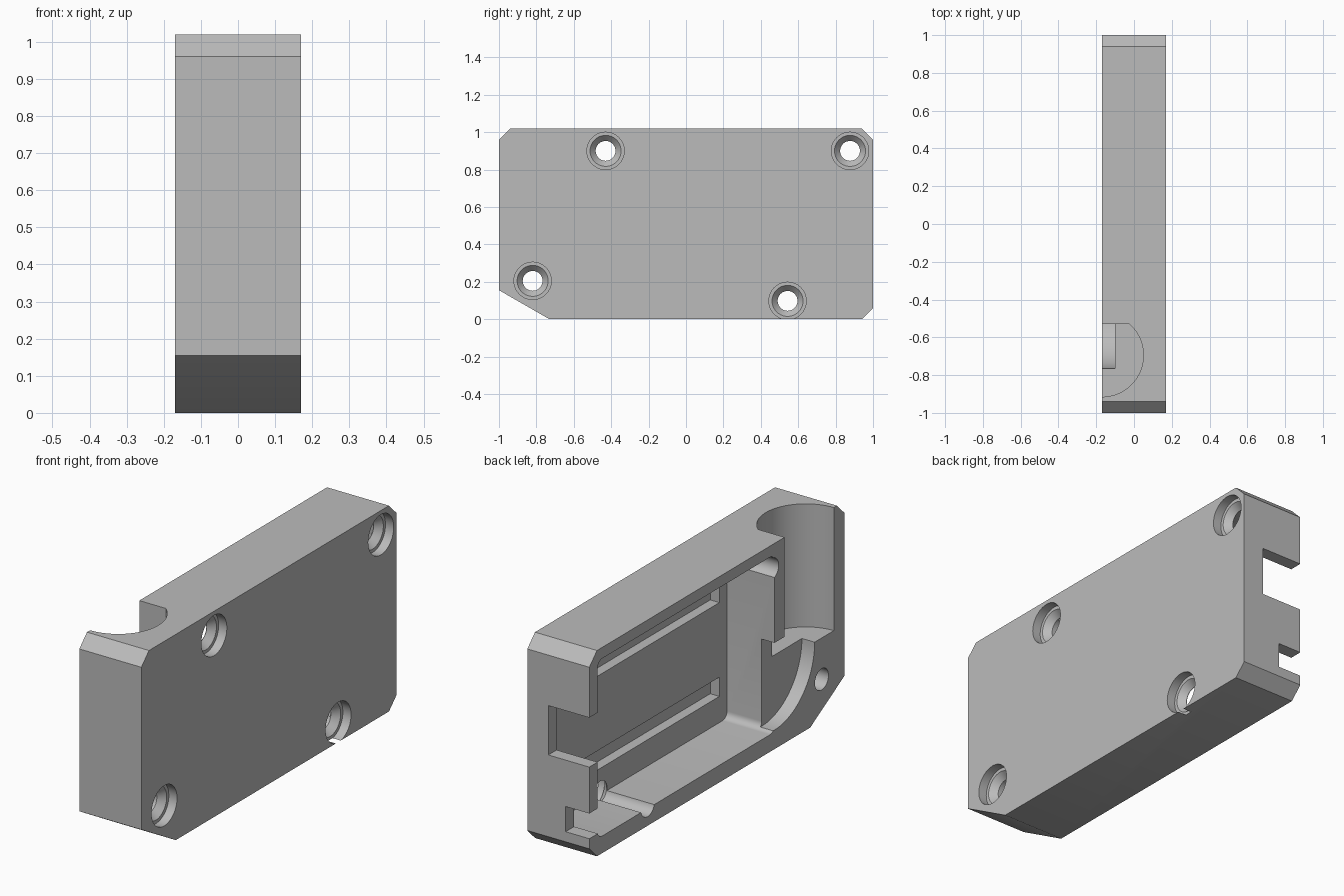
import bpy, bmesh
from math import sin, cos, pi, radians, asin
from mathutils import Vector, Matrix

if "Cube" in bpy.data.objects:
    bpy.data.objects.remove(bpy.data.objects["Cube"])

grey = bpy.data.materials.new("plain grey")
grey.use_nodes = True
grey.diffuse_color = (0.5, 0.5, 0.5, 1)
grey.node_tree.nodes["Principled BSDF"].inputs["Base Color"].default_value = (0.5, 0.5, 0.5, 1)


def add_object(name, bm):
    bmesh.ops.recalc_face_normals(bm, faces=bm.faces)
    mesh = bpy.data.meshes.new(name)
    bm.to_mesh(mesh)
    bm.free()
    mesh.materials.append(grey)
    obj = bpy.data.objects.new(name, mesh)
    bpy.context.collection.objects.link(obj)
    return obj


def prism(name, points, start, end, axis="X"):
    """Extrude a (y, z) outline along X, or an (x, y) outline along Z."""
    bm = bmesh.new()
    if axis == "X":
        verts = [bm.verts.new((start, a, b)) for a, b in points]
        shift = Vector((end - start, 0, 0))
    else:
        verts = [bm.verts.new((a, b, start)) for a, b in points]
        shift = Vector((0, 0, end - start))
    face = bm.faces.new(verts)
    made = bmesh.ops.extrude_face_region(bm, geom=[face])["geom"]
    bmesh.ops.translate(bm, verts=[g for g in made if isinstance(g, bmesh.types.BMVert)], vec=shift)
    return add_object(name, bm)


def arc(centre, radius, first, last, steps):
    angles = [first + (last - first) * i / steps for i in range(steps + 1)]
    return [(centre[0] + radius * cos(t), centre[1] + radius * sin(t)) for t in angles]


def box(name, x, y, z):
    return prism(name, [(y[0], z[0]), (y[1], z[0]), (y[1], z[1]), (y[0], z[1])], *x)


def screw_hole(name, y, z):
    """Counterbore, cone and through hole turned about X."""
    profile = [(0.3, 0.1), (0.125, 0.1), (0.125, 0.083), (0.092, 0.053), (-0.3, 0.053)]
    bm = bmesh.new()
    steps = 40
    rings = [[bm.verts.new((x, y + r * cos(2 * pi * i / steps), z + r * sin(2 * pi * i / steps)))
              for i in range(steps)] for x, r in profile]
    for a, b in zip(rings, rings[1:]):
        for i in range(steps):
            j = (i + 1) % steps
            bm.faces.new((a[i], a[j], b[j], b[i]))
    bm.faces.new(rings[0])
    bm.faces.new(rings[-1])
    return add_object(name, bm)


# Chamfered outer block
outline = [(-1, 0.155), (-0.73, 0), (0.94, 0), (1, 0.06),
           (1, 0.96), (0.94, 1.02), (-0.94, 1.02), (-1, 0.96)]
housing = prism("housing", outline, -0.17, 0.17)

# Main cavity with rounded corners, open towards -x
low, high, r = (-0.45, 0.085), (0.935, 0.965), 0.035
rounded = []
for i, (cy, cz) in enumerate([(high[0] - r, high[1] - r), (low[0] + r, high[1] - r),
                              (low[0] + r, low[1] + r), (high[0] - r, low[1] + r)]):
    rounded += arc((cy, cz), r, i * pi / 2, (i + 1) * pi / 2, 6)
cutters = [prism("main_cavity", rounded, -0.3, 0.09)]

# Long grooves in the cavity floor
for name, z in (("upper_groove", 0.68), ("lower_groove", 0.215)):
    cutters.append(box(name, (0.0, 0.14), (-0.39, 0.85), (z, z + 0.095)))

# Cable notches through the back wall
cutters.append(box("large_notch", (-0.3, 0.055), (0.85, 1.1), (0.465, 0.71)))
cutters.append(box("small_notch", (-0.3, -0.04), (0.85, 1.1), (0.11, 0.235)))

# Half-round channel open at the top
channel = arc((-0.17, -0.695), 0.22, -pi / 2, asin(0.75), 36)
channel += [(-0.3, -0.53), (-0.3, -0.915)]
cutters.append(prism("round_channel", channel, 0.41, 1.2, "Z"))

# Shallow quarter-disc pocket joining channel and cavity
pocket = arc((-0.45, 0.41), 0.315, pi, 1.5 * pi, 24)
pocket += [(-0.40, 0.095), (-0.40, 0.527), (-0.765, 0.527)]
cutters.append(prism("disc_pocket", pocket, -0.3, -0.1))

# Four counterbored screw holes
for i, (y, z) in enumerate([(-0.43, 0.9), (0.877, 0.9), (-0.82, 0.205), (0.543, 0.098)]):
    cutters.append(screw_hole("screw_hole_%d" % (i + 1), y, z))

# Cut everything out of the block
bpy.ops.object.select_all(action="DESELECT")
bpy.context.view_layer.objects.active = housing
housing.select_set(True)
for cutter in cutters:
    mod = housing.modifiers.new(cutter.name, "BOOLEAN")
    mod.operation = "DIFFERENCE"
    mod.solver = "EXACT"
    mod.object = cutter
    bpy.ops.object.modifier_apply(modifier=mod.name)
    bpy.data.objects.remove(cutter)

bpy.ops.object.shade_smooth_by_angle(angle=radians(30))
